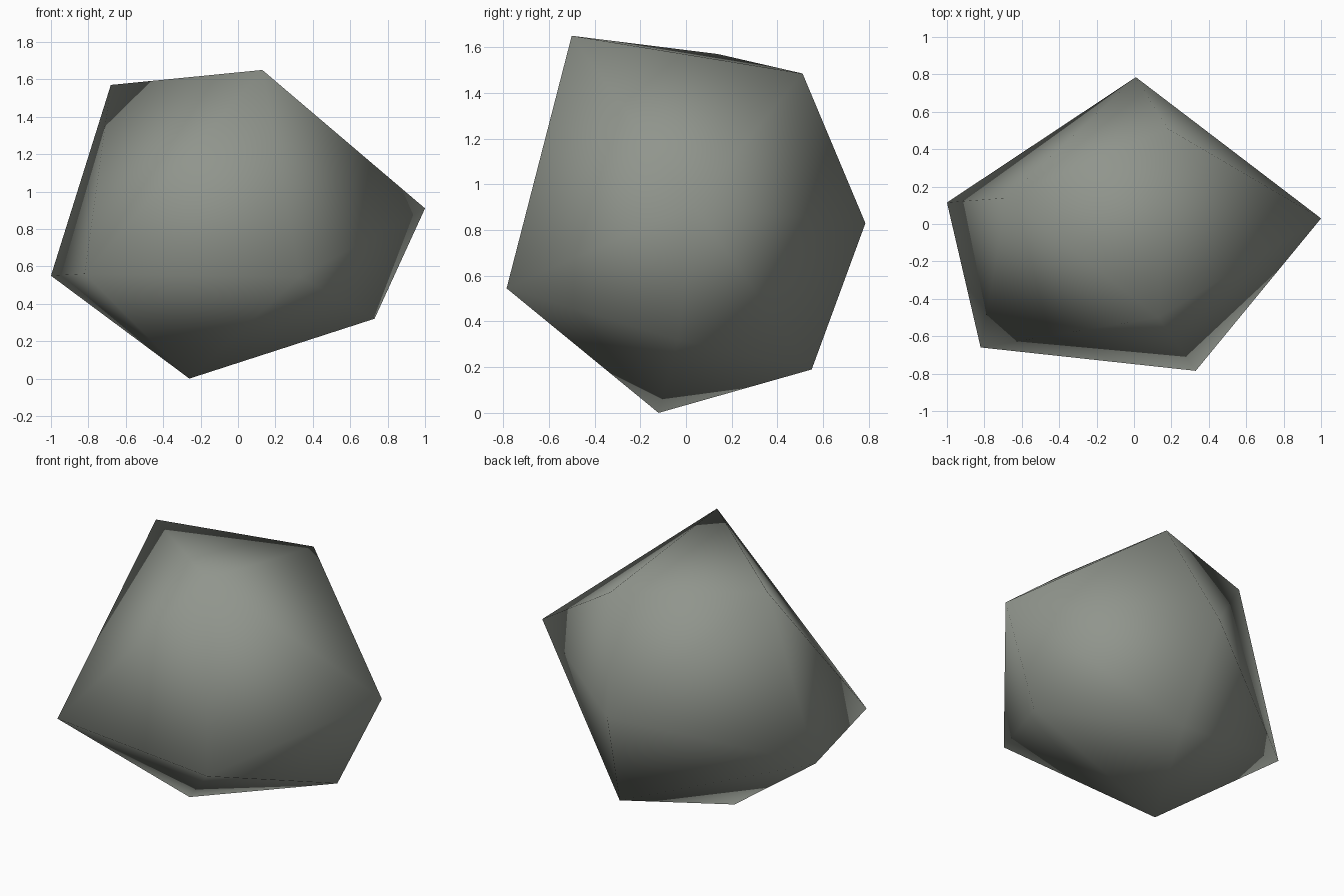
import bpy
import bmesh

# Remove the default cube
cube = bpy.data.objects.get("Cube")
if cube:
    bpy.data.objects.remove(cube, do_unlink=True)

# Stone colour
stone = bpy.data.materials.new("grey_stone")
stone.use_nodes = True
colour = (0.28, 0.30, 0.265, 1.0)
stone.diffuse_color = colour
bsdf = stone.node_tree.nodes["Principled BSDF"]
bsdf.inputs["Base Color"].default_value = colour
bsdf.inputs["Roughness"].default_value = 0.9

# Corners of the rock, from the crown down to the foot
crown = [(0.13, -0.50, 1.65), (-0.68, 0.14, 1.57), (0.18, 0.51, 1.485)]
waist = [(1.0, 0.03, 0.91), (0.01, 0.785, 0.83), (-1.0, 0.115, 0.55),
         (-0.82, -0.66, 0.56), (0.33, -0.785, 0.545)]
foot = [(0.73, -0.035, 0.32), (0.086, 0.55, 0.19), (-0.26, -0.12, 0.0)]

# Wrap the corners in a faceted hull
bm = bmesh.new()
for corner in crown + waist + foot:
    bm.verts.new(corner)
bmesh.ops.convex_hull(bm, input=bm.verts)
bmesh.ops.recalc_face_normals(bm, faces=bm.faces)

# Soft shading over the whole boulder
for face in bm.faces:
    face.smooth = True
mesh = bpy.data.meshes.new("rock")
bm.to_mesh(mesh)
bm.free()
mesh.materials.append(stone)
rock = bpy.data.objects.new("rock", mesh)
bpy.context.collection.objects.link(rock)
